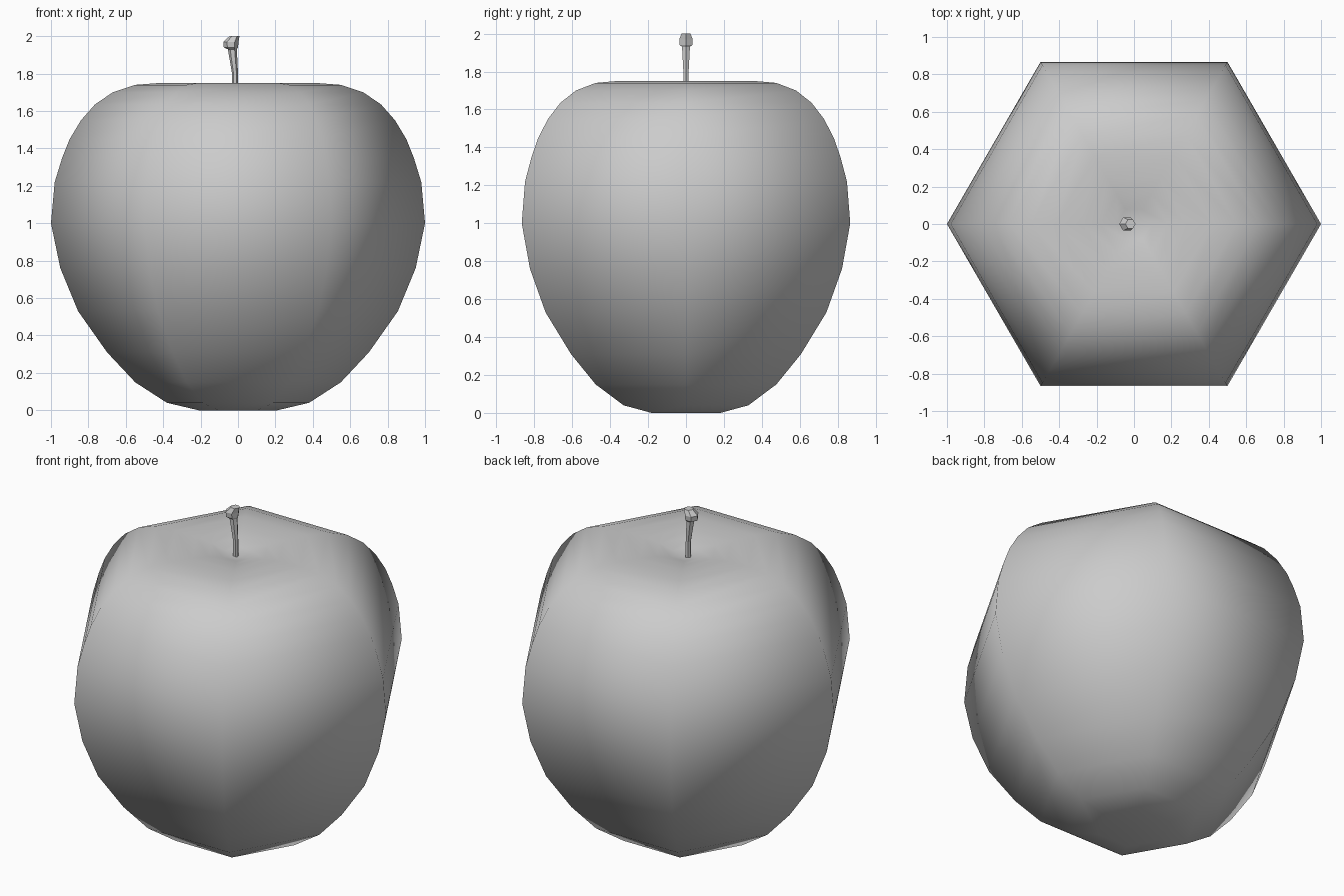
import bpy, bmesh
from math import cos, sin, pi

if "Cube" in bpy.data.objects:
    bpy.data.objects.remove(bpy.data.objects["Cube"])

SIDES = 6


def lathe(name, rings, smooth, start=None, end=None):
    """Loft hexagonal rings (centre x, z, radius); start/end are pole heights or None for flat caps."""
    bm = bmesh.new()
    loops = [[bm.verts.new((cx + r * cos(2 * pi * i / SIDES), r * sin(2 * pi * i / SIDES), z))
              for i in range(SIDES)] for cx, z, r in rings]
    for a, b in zip(loops, loops[1:]):
        for i in range(SIDES):
            j = (i + 1) % SIDES
            bm.faces.new((a[i], a[j], b[j], b[i]))
    for loop, (cx, _, _), pole in ((loops[0], rings[0], start), (loops[-1], rings[-1], end)):
        if pole is None:
            bm.faces.new(loop)
        else:
            tip = bm.verts.new((cx, 0, pole))
            for i in range(SIDES):
                bm.faces.new((loop[i], loop[(i + 1) % SIDES], tip))
    bmesh.ops.recalc_face_normals(bm, faces=bm.faces)
    for f in bm.faces:
        f.smooth = smooth
    mesh = bpy.data.meshes.new(name)
    bm.to_mesh(mesh)
    bm.free()
    ob = bpy.data.objects.new(name, mesh)
    bpy.context.collection.objects.link(ob)
    return ob


# Fruit body: six-sided profile (radius, height), dimpled at both poles
profile = [(0.21, 0.0), (0.38, 0.04), (0.55, 0.15), (0.70, 0.31), (0.855, 0.53),
           (0.95, 0.76), (1.0, 1.0), (0.98, 1.22), (0.94, 1.35), (0.90, 1.45),
           (0.84, 1.55), (0.765, 1.635), (0.67, 1.70), (0.55, 1.74), (0.42, 1.75),
           (0.28, 1.745), (0.18, 1.735), (0.09, 1.715)]
lathe("fruit_body", [(0, z, r) for r, z in profile], True, start=0.02, end=1.70)

# Stem: thin bent shaft with a flared, slanted tip
lathe("stem", [(-0.015, 1.67, 0.016), (-0.016, 1.80, 0.016), (-0.03, 1.93, 0.024),
               (-0.038, 1.94, 0.038), (-0.038, 1.97, 0.041), (-0.019, 2.0, 0.027)], False)
